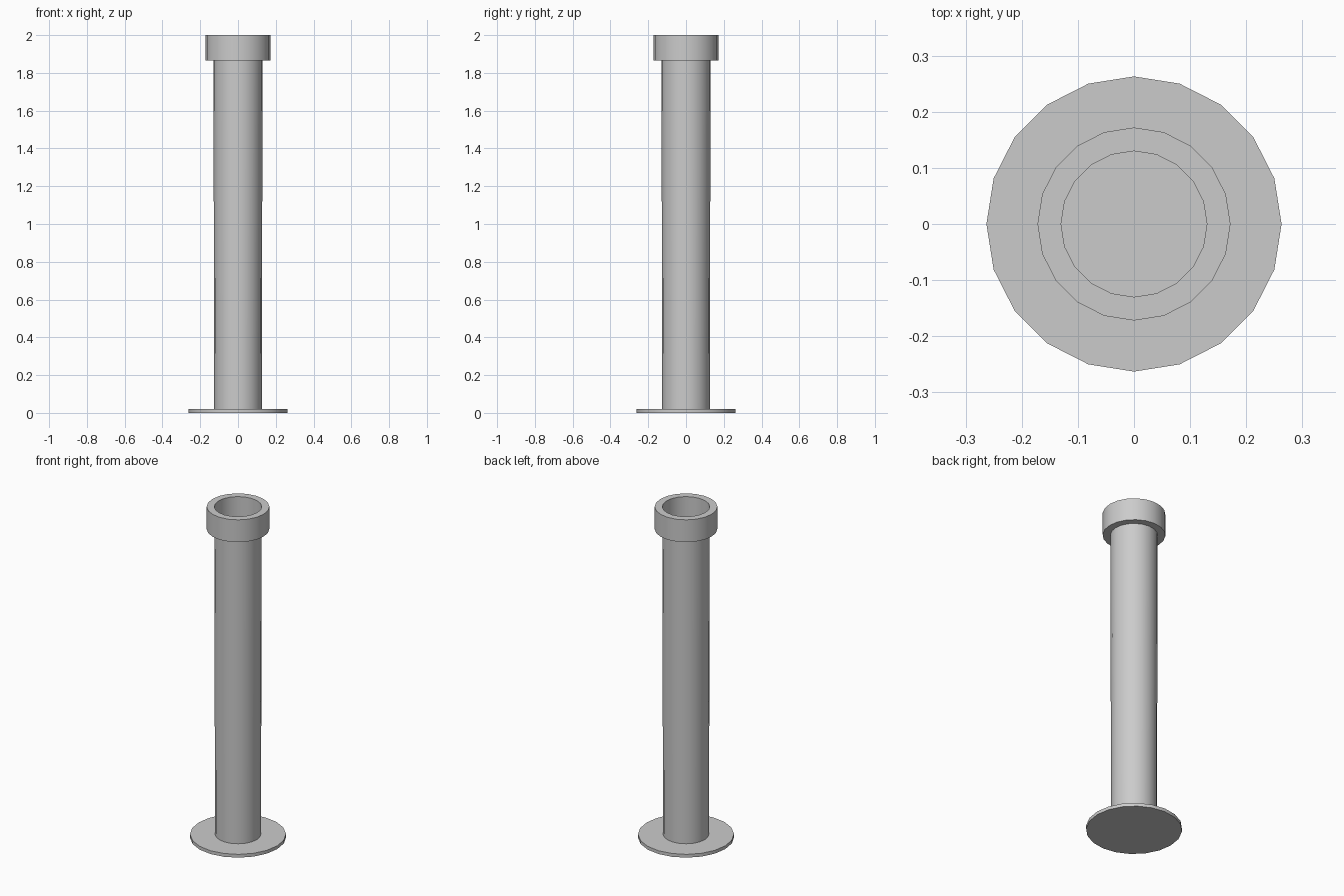
import bpy
import math

if "Cube" in bpy.data.objects:
    bpy.data.objects.remove(bpy.data.objects["Cube"])

SIDES = 20


def lathe(name, profile, closed=False, cap_bottom=False, cap_top=False):
    """Revolve (radius, z) points around the z axis, listed bottom outside first."""
    verts, faces = [], []
    for r, z in profile:
        for i in range(SIDES):
            a = 2 * math.pi * i / SIDES
            verts.append((r * math.cos(a), r * math.sin(a), z))
    n = len(profile)
    for k in range(n if closed else n - 1):
        a, b = k * SIDES, ((k + 1) % n) * SIDES
        for i in range(SIDES):
            j = (i + 1) % SIDES
            faces.append((a + i, a + j, b + j, b + i))
    if cap_bottom:
        faces.append(tuple(reversed(range(SIDES))))
    if cap_top:
        faces.append(tuple(range((n - 1) * SIDES, n * SIDES)))
    mesh = bpy.data.meshes.new(name)
    mesh.from_pydata(verts, [], faces)
    obj = bpy.data.objects.new(name, mesh)
    bpy.context.collection.objects.link(obj)
    bpy.ops.object.select_all(action='DESELECT')
    obj.select_set(True)
    bpy.context.view_layer.objects.active = obj
    bpy.ops.object.shade_smooth_by_angle(angle=math.radians(30))
    return obj


# Flat round foot
lathe("base_plate", [(0.263, 0.0), (0.263, 0.02)], cap_bottom=True, cap_top=True)

# Slightly widening column, its top forming the floor of the collar recess
lathe("column", [(0.126, 0.02), (0.13, 1.865)], cap_top=True)

# Hollow collar ring
lathe("collar", [(0.13, 1.865), (0.172, 1.865), (0.172, 2.0), (0.13, 2.0)], closed=True)
